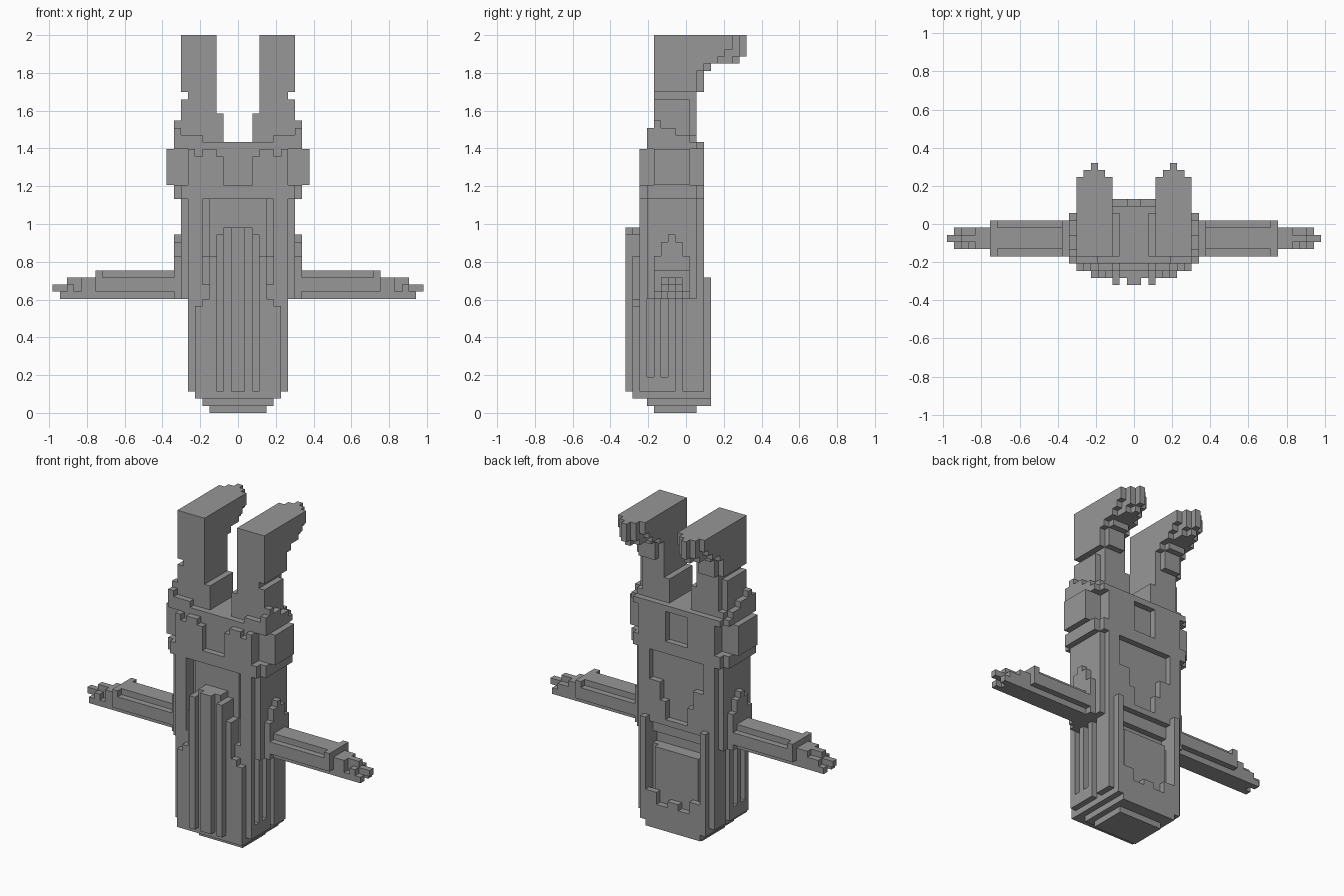
import bpy, bmesh, math

cube = bpy.data.objects.get("Cube")
if cube:
    bpy.data.objects.remove(cube, do_unlink=True)

V = 2 / 53            # edge of one block; x is counted from the centre, y from the front, z from the floor
cells = {}            # (x, y, z) -> part name

mat = bpy.data.materials.new("plain grey")
mat.use_nodes = True
GREY = (0.31, 0.31, 0.31, 1)
mat.diffuse_color = GREY
mat.node_tree.nodes["Principled BSDF"].inputs["Base Color"].default_value = GREY


def span(x0, x1, y0, y1, z0, z1):
    """All blocks in a box, together with their mirror images."""
    for x in range(x0, x1):
        for y in range(y0, y1):
            for z in range(z0, z1):
                yield (x, y, z)
                yield (-x - 1, y, z)


def fill(part, *boxes):
    for b in boxes:
        for c in span(*b):
            cells.setdefault(c, part)


def carve(*boxes):
    for b in boxes:
        for c in span(*b):
            cells.pop(c, None)


# Head, stepped in towards the crown at the floor
fill("head",
     (0, 4, 4, 10, 0, 1), (0, 5, 3, 12, 1, 2), (0, 6, 1, 12, 2, 3),
     (0, 7, 2, 11, 3, 16), (0, 6, 2, 11, 16, 18))
# Gap between chin and chest
carve((0, 5, 9, 12, 14, 18))
# Grooves down the sides of the hair
carve((6, 7, 3, 4, 5, 16), (6, 7, 5, 6, 5, 16), (6, 7, 7, 8, 3, 16))
# Face recessed behind the fringe
carve((4, 5, 10, 11, 6, 14))

# Hair: fringe, side locks, long mane and raised strands
fill("hair",
     (0, 6, 11, 12, 2, 5), (0, 1, 11, 12, 5, 6), (3, 5, 11, 12, 5, 7),
     (5, 6, 11, 12, 3, 19), (6, 7, 10, 11, 3, 19),
     (0, 2, 1, 3, 3, 26), (2, 3, 1, 3, 3, 25), (3, 4, 1, 3, 3, 22),
     (4, 5, 1, 3, 3, 16), (5, 6, 1, 2, 3, 15),
     (0, 1, 0, 1, 3, 26), (2, 3, 0, 1, 3, 25))

# Torso with straps and panels front and back
fill("torso",
     (0, 8, 3, 10, 16, 30), (5, 7, 2, 3, 16, 30),
     (5, 7, 10, 11, 18, 30), (2, 5, 10, 11, 18, 22), (3, 5, 10, 11, 22, 25),
     (0, 2, 10, 11, 18, 19))
# Narrow grooves beside the front panel
carve((4, 5, 3, 4, 22, 30))

# Shoulder caps, stepped to a peak
fill("shoulders",
     (8, 9, 4, 9, 16, 22), (8, 9, 5, 8, 22, 24), (8, 9, 6, 7, 24, 25))

# Arms with a ridge above and below, and a cuff
fill("arms",
     (8, 20, 4, 9, 17, 19), (8, 20, 5, 8, 16, 20), (19, 20, 4, 9, 19, 20))

# Hands with separate fingers
fill("hands",
     (20, 22, 5, 8, 16, 19), (22, 24, 5, 8, 16, 18), (22, 24, 6, 7, 18, 19),
     (24, 25, 5, 6, 16, 17), (24, 25, 7, 8, 16, 17), (24, 26, 6, 7, 17, 18))
carve((22, 23, 5, 6, 17, 18))

# Hips: belt with front and back flaps
fill("hips",
     (0, 9, 3, 10, 30, 32), (0, 8, 2, 11, 30, 32),
     (0, 7, 3, 10, 32, 37), (0, 9, 3, 10, 37, 38), (0, 8, 10, 11, 37, 38),
     (2, 3, 2, 3, 32, 36), (3, 5, 2, 3, 32, 37), (5, 6, 2, 3, 32, 36),
     (6, 7, 2, 3, 32, 37), (2, 7, 10, 11, 32, 37))
# Side pouches
fill("pouches", (7, 10, 4, 9, 32, 37))

# Stepped waist around the base of the legs
fill("waist",
     (5, 8, 3, 4, 38, 39), (8, 9, 3, 4, 38, 40), (8, 9, 4, 5, 38, 41),
     (8, 9, 5, 7, 38, 40), (8, 9, 7, 9, 38, 39))

# Legs: lower block, narrow joint, upper block
fill("legs",
     (3, 8, 4, 10, 38, 44), (2, 3, 4, 10, 38, 42),
     (3, 7, 4, 10, 44, 45), (3, 8, 4, 10, 45, 49), (4, 7, 10, 11, 45, 49))
carve((7, 8, 9, 10, 39, 44))

# Feet: each layer is rounded at the toe (z0, z1, ends of outer, middle and tip rows)
for z0, z1, outer, middle, tip in ((48, 49, 11, 12, 12), (49, 50, 13, 15, 16),
                                   (50, 51, 14, 16, 17), (51, 53, 15, 16, 17)):
    fill("feet", (3, 8, 4, outer, z0, z1), (4, 7, 4, middle, z0, z1),
         (5, 6, 4, tip, z0, z1))

# Corner offsets of the six sides of a block
SIDES = {
    (1, 0, 0): ((1, 0, 0), (1, 1, 0), (1, 1, 1), (1, 0, 1)),
    (-1, 0, 0): ((0, 0, 0), (0, 0, 1), (0, 1, 1), (0, 1, 0)),
    (0, 1, 0): ((0, 1, 0), (0, 1, 1), (1, 1, 1), (1, 1, 0)),
    (0, -1, 0): ((0, 0, 0), (1, 0, 0), (1, 0, 1), (0, 0, 1)),
    (0, 0, 1): ((0, 0, 1), (1, 0, 1), (1, 1, 1), (0, 1, 1)),
    (0, 0, -1): ((0, 0, 0), (0, 1, 0), (1, 1, 0), (1, 0, 0)),
}


def build(part):
    """Skin the exposed sides of a part and merge its flat areas."""
    bm = bmesh.new()
    corners = {}
    for c, name in cells.items():
        if name != part:
            continue
        for d, quad in SIDES.items():
            if tuple(a + b for a, b in zip(c, d)) in cells:
                continue
            vs = []
            for q in quad:
                k = tuple(a + b for a, b in zip(c, q))
                if k not in corners:
                    corners[k] = bm.verts.new((k[0] * V, (k[1] - 8.5) * V, k[2] * V))
                vs.append(corners[k])
            bm.faces.new(vs)
    bmesh.ops.dissolve_limit(bm, angle_limit=math.radians(1),
                             verts=bm.verts[:], edges=bm.edges[:])
    me = bpy.data.meshes.new(part)
    bm.to_mesh(me)
    bm.free()
    me.materials.append(mat)
    bpy.context.collection.objects.link(bpy.data.objects.new(part, me))


for part in dict.fromkeys(cells.values()):
    build(part)
